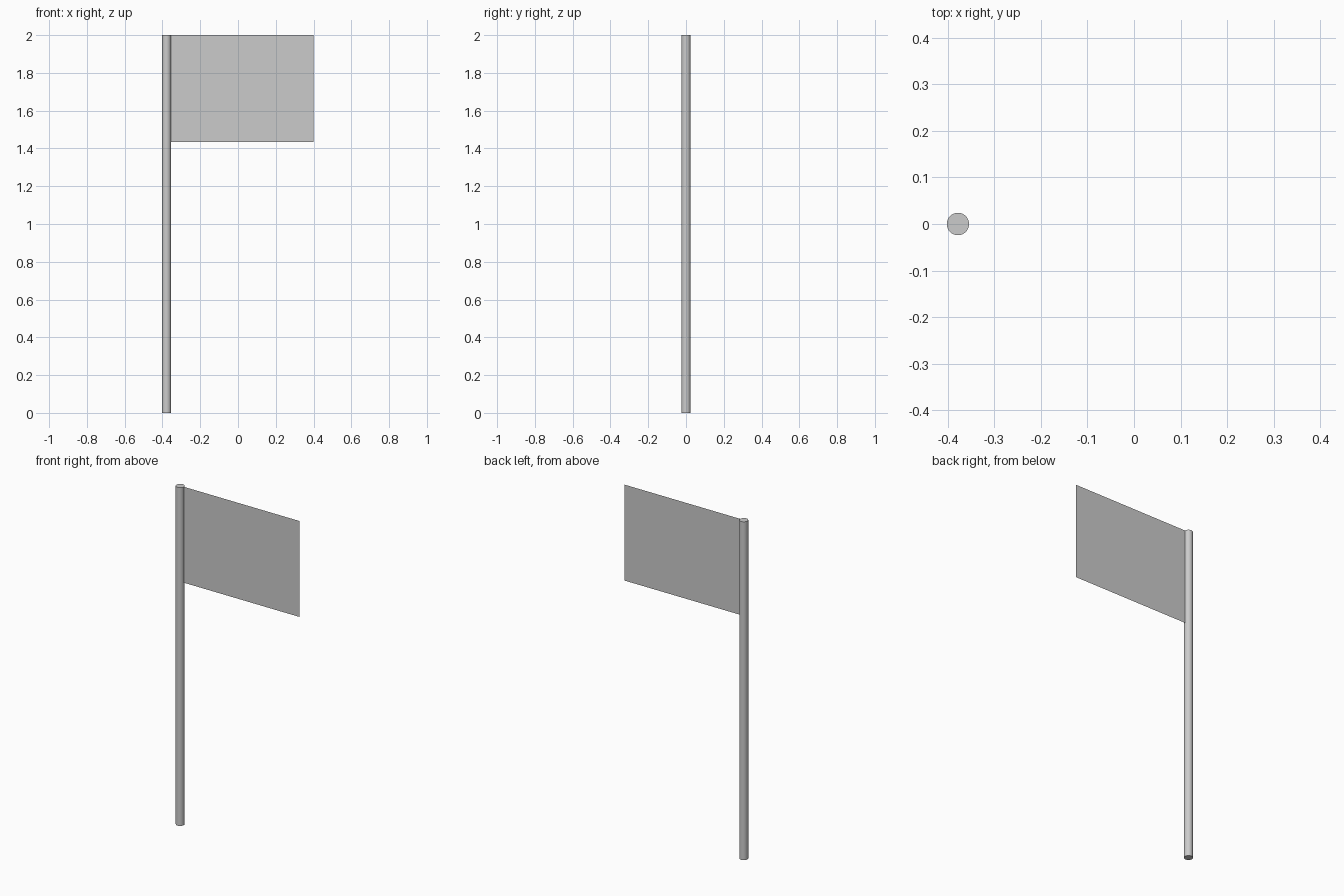
import bpy
import bmesh

if "Cube" in bpy.data.objects:
    bpy.data.objects.remove(bpy.data.objects["Cube"])

RADIUS, HEIGHT = 0.024, 2.0
POLE_X = -0.378
FLAG_RIGHT, FLAG_BOTTOM = 0.401, 1.433

# Round pole
bpy.ops.mesh.primitive_cylinder_add(vertices=32, radius=RADIUS, depth=HEIGHT,
                                    location=(POLE_X, 0, HEIGHT / 2))
pole = bpy.context.object
pole.name = "pole"
bpy.ops.object.shade_smooth_by_angle()

# Thin flag sheet, starting at the pole's side
left = POLE_X + RADIUS
bm = bmesh.new()
corners = [(left, FLAG_BOTTOM), (FLAG_RIGHT, FLAG_BOTTOM),
           (FLAG_RIGHT, HEIGHT), (left, HEIGHT)]
bm.faces.new([bm.verts.new((x, 0, z)) for x, z in corners])
mesh = bpy.data.meshes.new("flag")
bm.to_mesh(mesh)
bm.free()
flag = bpy.data.objects.new("flag", mesh)
bpy.context.collection.objects.link(flag)
